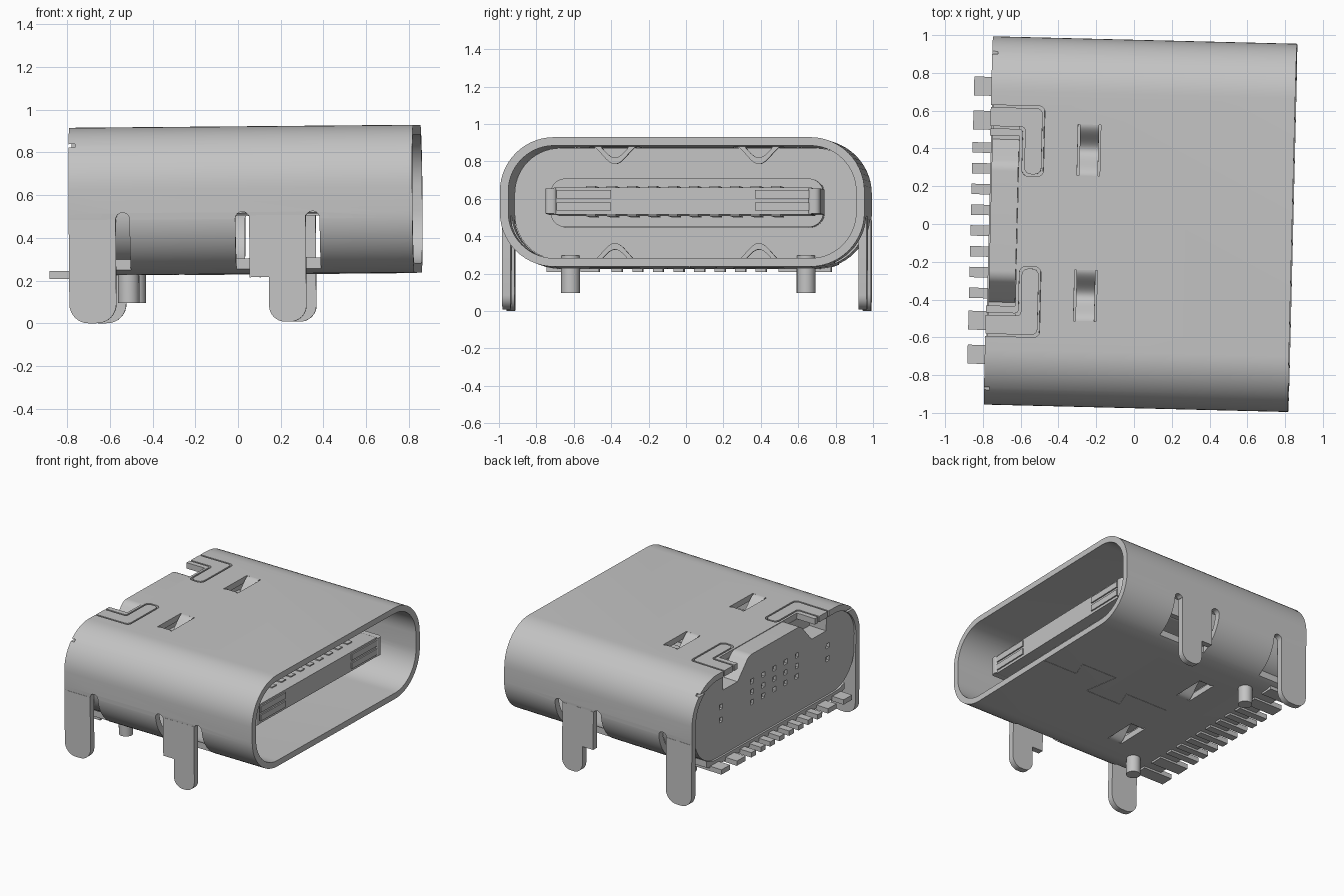
import bpy, bmesh, math
from mathutils import Matrix, Vector

if "Cube" in bpy.data.objects:
    bpy.data.objects.remove(bpy.data.objects["Cube"])

grey = bpy.data.materials.new("metal grey")
grey.use_nodes = True
COLOUR = (0.55, 0.55, 0.55, 1)
grey.diffuse_color = COLOUR
grey.node_tree.nodes["Principled BSDF"].inputs["Base Color"].default_value = COLOUR

BACK, MOUTH, HALF, LOW, TOP, WALL = -0.765, 0.845, 0.975, 0.23, 0.922, 0.045
parts = []


def rounded(corners, segments=8):
    """Outline from (u, v, radius) corners, each replaced by an arc."""
    out = []
    for i, (u, v, r) in enumerate(corners):
        p = Vector((u, v))
        if r == 0:
            out.append((u, v))
            continue
        a = (Vector(corners[i - 1][:2]) - p).normalized()
        b = (Vector(corners[(i + 1) % len(corners)][:2]) - p).normalized()
        half = a.angle(b) / 2
        centre = p + (a + b).normalized() * (r / math.sin(half))
        start = p + a * (r / math.tan(half)) - centre
        end = p + b * (r / math.tan(half)) - centre
        turn = math.atan2(start.x * end.y - start.y * end.x, start.dot(end))
        for k in range(segments + 1):
            out.append(tuple(centre + Matrix.Rotation(turn * k / segments, 2) @ start))
    return out


def rect(u0, u1, v0, v1, r=0.0, segments=8):
    return rounded([(u0, v0, r), (u1, v0, r), (u1, v1, r), (u0, v1, r)], segments)


def prism(name, outline, axis, a, b, keep=True):
    """Extrude an outline along an axis from a to b."""
    place = {"x": lambda u, v, t: (t, u, v), "y": lambda u, v, t: (u, t, v),
             "z": lambda u, v, t: (u, v, t)}[axis]
    bm = bmesh.new()
    ends = [[bm.verts.new(place(u, v, t)) for u, v in outline] for t in (a, b)]
    n = len(outline)
    for end in ends:
        bm.faces.new(end)
    for i in range(n):
        j = (i + 1) % n
        bm.faces.new((ends[0][i], ends[0][j], ends[1][j], ends[1][i]))
    bmesh.ops.recalc_face_normals(bm, faces=bm.faces)
    mesh = bpy.data.meshes.new(name)
    bm.to_mesh(mesh)
    bm.free()
    mesh.materials.append(grey)
    ob = bpy.data.objects.new(name, mesh)
    bpy.context.collection.objects.link(ob)
    if keep:
        parts.append(ob)
    return ob


def box(name, x0, x1, y0, y1, z0, z1, keep=True):
    return prism(name, rect(x0, x1, y0, y1), "z", z0, z1, keep)


def carve(ob, cutters):
    """Subtract the cutters from an object and discard them."""
    for c in cutters:
        c.hide_render = True
        mod = ob.modifiers.new("cut", "BOOLEAN")
        mod.operation, mod.solver, mod.object = "DIFFERENCE", "EXACT", c
    mesh = bpy.data.meshes.new_from_object(
        ob.evaluated_get(bpy.context.evaluated_depsgraph_get()))
    ob.modifiers.clear()
    ob.data = mesh
    for c in cutters:
        bpy.data.objects.remove(c)


def stadium(inset):
    return rect(-HALF + inset, HALF - inset, LOW + inset, TOP - inset, 0.29 - inset, 14)


def flip(outline):
    return [(u, -v) for u, v in outline]


def latch(e):
    """L-shaped latch outline grown by e."""
    return rounded([(BACK - e, 0.5 - e, 0), (-0.58 - e, 0.5 - e, 0.02),
                    (-0.58 - e, 0.25 - e, 0.035), (-0.49 + e, 0.25 - e, 0.035),
                    (-0.49 + e, 0.6 + e, 0.03), (BACK - e, 0.6 + e, 0)], 5)


# Shell tube with notches, slots, spring windows and latch gaps
shell = prism("shell", stadium(0), "x", BACK, MOUTH)
cuts = [prism("bore", stadium(WALL), "x", -1, 1, False),
        box("rear_notch", -1, -0.61, -0.45, 0.45, 0.8, 1, False)]
for s in (-1, 1):
    y0, y1 = sorted((s * 0.8, s * 1.1))
    cuts += [box("leg_gap", 0.03, 0.40, y0, y1, 0, 0.505, False),
             box("rear_gap", -1, -0.495, y0, y1, 0, 0.49, False),
             box("corner_nick", -1, -0.735, y0, y1, 0.83, 0.845, False),
             prism("latch_gap", latch(0.012) if s > 0 else flip(latch(0.012)), "z", 0.8, 1, False),
             box("window", -0.3, -0.18, s * 0.385 - 0.135, s * 0.385 + 0.135, 0, 1, False)]
    for x in (0.015, 0.345, -0.545):
        cuts.append(prism("slot", rect(x, x + 0.065, 0, 0.522, 0.032), "y", y0, y1, False))
carve(shell, cuts)

# Legs, latches, pegs and leaf springs on both sides
rear_leg = rounded([(BACK, 0.49, 0), (BACK, 0.006, 0.09), (-0.545, 0.006, 0.09), (-0.545, 0.49, 0)])
front_leg = rounded([(0.08, 0.505, 0), (0.08, 0.215, 0), (0.17, 0.215, 0),
                     (0.17, 0.006, 0.075), (0.345, 0.006, 0.075), (0.345, 0.505, 0)])
for s, side in ((-1, "right"), (1, "left")):
    y0, y1 = sorted((s * HALF, s * (HALF - WALL)))
    prism(side + "_rear_leg", rear_leg, "y", y0, y1)
    prism(side + "_front_leg", front_leg, "y", y0, y1)
    prism(side + "_latch", latch(0) if s > 0 else flip(latch(0)), "z", TOP - WALL, TOP)
    disc = [(-0.495 + 0.05 * math.cos(k * math.tau / 24), s * 0.63 + 0.05 * math.sin(k * math.tau / 24))
            for k in range(24)]
    prism(side + "_peg", disc, "z", 0.1, 0.3)
    for level, d in ((TOP, -1), (LOW, 1)):
        wave = [(k / 16, 0.05 * (1 + math.cos(math.pi * k / 16))) for k in range(-16, 17)]
        outer = [(s * 0.385 + t * 0.137, level + d * h) for t, h in wave]
        inner = [(u, v + d * 0.035) for u, v in reversed(outer)]
        prism(side + "_spring", outer + inner, "x", -0.29, -0.19)

# Rear housing with a raised crown and rows of small pits
housing = prism("housing", stadium(WALL + 0.002), "x", BACK + 0.012, -0.48)
pits = [box("valley", -1, -0.61, -0.6, 0.6, 0.77, 1, False)]
spots = [(0.13 * i, z) for i in range(-2, 3) for z in (0.55, 0.63, 0.71)]
spots += [(s * 0.62, z) for s in (-1, 1) for z in (0.55, 0.65)]
for y, z in spots:
    pits.append(box("pit", -1, BACK + 0.035, y - 0.018, y + 0.018, z - 0.018, z + 0.018, False))
carve(housing, pits)
prism("crown", rounded([(-0.44, 0.76, 0), (-0.3, TOP - 0.003, 0.08),
                        (0.3, TOP - 0.003, 0.08), (0.44, 0.76, 0)]), "x", BACK + 0.012, -0.612)

# Tongue with its thick root, tip blocks and contact strips
prism("tongue_root", rect(-0.73, 0.73, 0.45, 0.71, 0.08), "x", -0.49, -0.2)
prism("tongue", rect(-0.7, 0.7, 0.51, 0.655, 0.02), "x", -0.3, 0.69)
for s, side in ((-1, "right"), (1, "left")):
    y0, y1 = sorted((s * 0.67, s * 0.735))
    prism(side + "_tongue_edge", rounded([(-0.25, y0, 0), (0.62, y0, 0), (0.7, y0, 0.02),
          (0.7, y1, 0.03), (-0.25, y1, 0)]), "z", 0.515, 0.65)
    for z in (0.53, 0.595):
        box(side + "_tip_plate", 0.5, 0.7, s * 0.53 - 0.145, s * 0.53 + 0.145, z, z + 0.045)
for i in range(10):
    y = (i - 4.5) * 0.11
    for z in (0.502, 0.655):
        box("contact", -0.15, 0.6, y - 0.025, y + 0.025, z, z + 0.008)

# Row of solder pins at the rear
pins = [(s * y, w) for s in (-1, 1) for y, w in
        ((0.055, 0.055), (0.165, 0.055), (0.275, 0.055), (0.385, 0.055), (0.53, 0.1), (0.71, 0.1))]
for y, w in pins:
    box("solder_pin", -0.862, -0.62, y - w / 2, y + w / 2, 0.215, 0.252)

# Dovetail seam on the underside, as thin raised strips
seam = [(0.84, 0.04), (0.55, 0.04), (0.6, 0.17), (0.3, 0.17), (0.35, -0.1),
        (0.05, -0.1), (0.1, 0.04), (-0.25, 0.04)]
for (xa, ya), (xb, yb) in zip(seam, seam[1:]):
    a, b = Vector((xa, ya)), Vector((xb, yb))
    side = (b - a).orthogonal().normalized() * 0.003
    prism("seam", [tuple(p) for p in (a - side, b - side, b + side, a + side)], "z", LOW - 0.002, LOW + 0.01)

# Slight yaw and pitch of the whole assembly, then shading
pose = Matrix.Rotation(math.radians(-1.4), 4, "Z") @ Matrix.Rotation(math.radians(-0.5), 4, "Y")
bpy.ops.object.select_all(action="DESELECT")
for ob in parts:
    ob.data.transform(pose)
    ob.select_set(True)
bpy.context.view_layer.objects.active = shell
bpy.ops.object.shade_smooth_by_angle(angle=math.radians(30))
